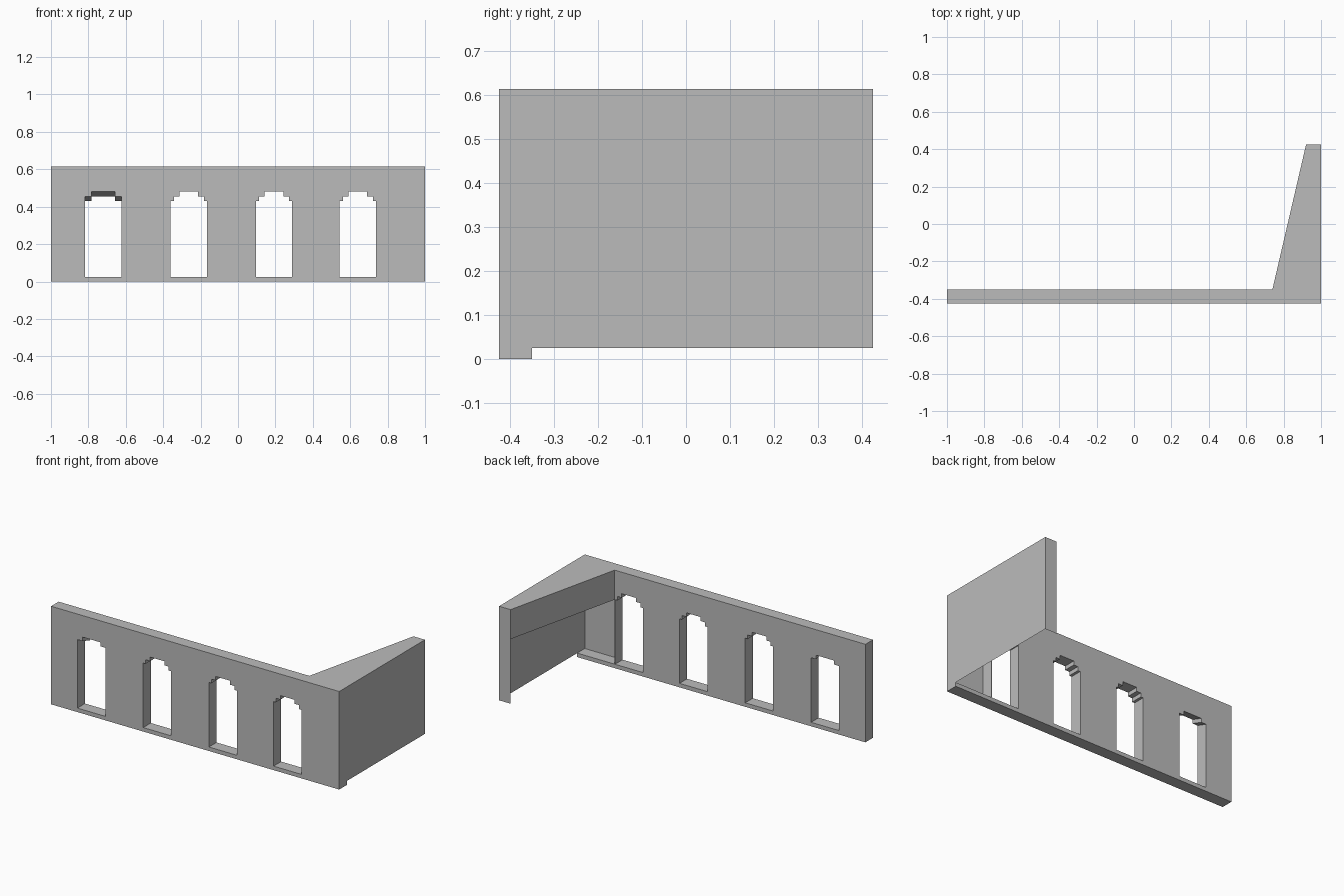
import bpy, bmesh
from mathutils import Vector

cube = bpy.data.objects.get("Cube")
if cube:
    bpy.data.objects.remove(cube, do_unlink=True)

grey = bpy.data.materials.new("stone_grey")
grey.use_nodes = True
colour = (0.5, 0.5, 0.5, 1)
grey.diffuse_color = colour
grey.node_tree.nodes["Principled BSDF"].inputs["Base Color"].default_value = colour

FRONT, BACK, END = -0.425, -0.35, 0.425   # wall depths and end of the wing
TOP, LEDGE, BAND = 0.615, 0.025, 0.43     # heights
CORNER, TIP = 0.74, 0.92                  # inner edge of the wing


def finish(name, bm):
    bmesh.ops.remove_doubles(bm, verts=bm.verts[:], dist=0.0001)
    mesh = bpy.data.meshes.new(name)
    bm.to_mesh(mesh)
    bm.free()
    mesh.materials.append(grey)
    obj = bpy.data.objects.new(name, mesh)
    bpy.context.collection.objects.link(obj)
    return obj


def panels(name, polygons):
    bm = bmesh.new()
    for points in polygons:
        bm.faces.new([bm.verts.new(p) for p in points])
    return finish(name, bm)


def mirrored(center, half):
    """Closed window outline from its right half, bottom to top."""
    right = [(center + x, z) for x, z in half]
    left = [(center - x, z) for x, z in reversed(half)]
    return right + left


def pierced_panel(name, outline, holes, y, facing):
    bm = bmesh.new()
    for loop in [outline] + holes:
        vs = [bm.verts.new((x, y, z)) for x, z in loop]
        for a, b in zip(vs, vs[1:] + vs[:1]):
            bm.edges.new((a, b))
    bmesh.ops.triangle_fill(bm, use_beauty=True, edges=bm.edges[:],
                            normal=Vector((0, facing, 0)))
    for face in bm.faces:
        face.normal_update()
        if face.normal.y * facing < 0:
            face.normal_flip()
    return finish(name, bm)


# Stepped window heads; the first has a broader head that drops inward
W = 0.097
stepped = [(W, LEDGE), (W, BAND), (0.08, BAND), (0.08, 0.455), (0.05, 0.455), (0.05, 0.48)]
broad_front = [(W, LEDGE), (W, 0.455), (0.062, 0.455), (0.062, 0.48)]
broad_back = [(W, LEDGE), (W, BAND), (0.062, BAND), (0.062, 0.455)]
front_holes = [mirrored(-0.72, broad_front)]
back_holes = [mirrored(-0.72, broad_back)]
for center in (-0.263, 0.193, 0.641):
    front_holes.append(mirrored(center, stepped))
    back_holes.append(mirrored(center, stepped))

# Front and back faces of the long wall
pierced_panel("wall_front", [(-1, 0), (1, 0), (1, TOP), (-1, TOP)], front_holes, FRONT, -1)
pierced_panel("wall_back", [(-1, 0), (1, 0), (1, LEDGE), (CORNER, LEDGE),
                            (CORNER, TOP), (-1, TOP)], back_holes, BACK, 1)

# Jambs, sills and heads joining the two faces
for i, (f, b) in enumerate(zip(front_holes, back_holes)):
    n = len(f)
    panels(f"window_reveal_{i + 1}", [
        [(*f[k][:1], FRONT, f[k][1]), (*f[(k + 1) % n][:1], FRONT, f[(k + 1) % n][1]),
         (*b[(k + 1) % n][:1], BACK, b[(k + 1) % n][1]), (*b[k][:1], BACK, b[k][1])]
        for k in range(n)])

# Wall end, underside and the ledge inside the wing
panels("wall_end", [[(-1, FRONT, 0), (-1, FRONT, TOP), (-1, BACK, TOP), (-1, BACK, 0)]])
panels("wall_underside", [[(-1, FRONT, 0), (-1, BACK, 0), (1, BACK, 0), (1, FRONT, 0)]])
panels("wing_ledge", [[(CORNER, FRONT, LEDGE), (1, FRONT, LEDGE),
                       (1, BACK, LEDGE), (CORNER, BACK, LEDGE)]])

# Top of the wall and the tapering wing
panels("wall_top", [
    [(-1, FRONT, TOP), (CORNER, FRONT, TOP), (CORNER, BACK, TOP), (-1, BACK, TOP)],
    [(CORNER, FRONT, TOP), (1, FRONT, TOP), (1, BACK, TOP), (CORNER, BACK, TOP)],
    [(CORNER, BACK, TOP), (1, BACK, TOP), (1, END, TOP), (TIP, END, TOP)]])

# Outer side, far end and slanted upper band of the wing
panels("wing_side", [[(1, FRONT, 0), (1, BACK, 0), (1, BACK, LEDGE),
                      (1, END, LEDGE), (1, END, TOP), (1, FRONT, TOP)]])
panels("wing_end", [[(1, END, LEDGE), (TIP, END, LEDGE), (TIP, END, TOP), (1, END, TOP)]])
panels("wing_slanted_band", [[(TIP, END, BAND), (CORNER, BACK, BAND),
                              (CORNER, BACK, TOP), (TIP, END, TOP)]])
